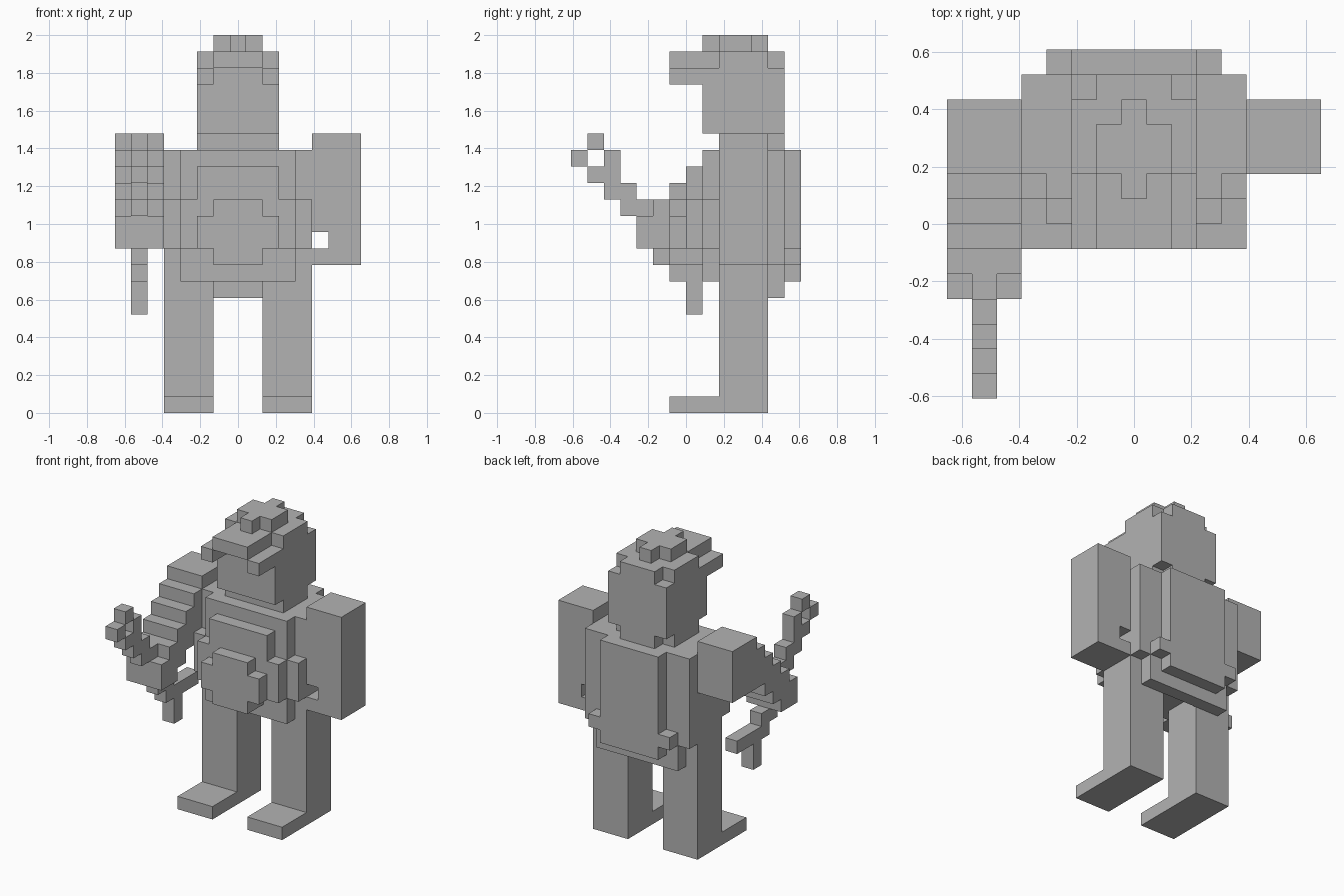
import bpy
import bmesh
from mathutils import Matrix, Vector

V = 2 / 23                      # edge length of one block
ORIGIN = Vector((7.5, 7, 0))    # block grid position of the world origin

cube = bpy.data.objects.get("Cube")
if cube:
    bpy.data.objects.remove(cube, do_unlink=True)

grey = bpy.data.materials.new("plain_grey")
grey.use_nodes = True
grey.diffuse_color = (0.45, 0.45, 0.45, 1)
grey.node_tree.nodes["Principled BSDF"].inputs["Base Color"].default_value = grey.diffuse_color


def part(name, *boxes):
    """Join boxes given as block ranges (x0, x1, y0, y1, z0, z1)."""
    bm = bmesh.new()
    for x0, x1, y0, y1, z0, z1 in boxes:
        lo, hi = Vector((x0, y0, z0)), Vector((x1, y1, z1))
        place = Matrix.Translation(((lo + hi) / 2 - ORIGIN) * V)
        bmesh.ops.create_cube(bm, size=1, matrix=place @ Matrix.Diagonal(((hi - lo) * V).to_4d()))
    mesh = bpy.data.meshes.new(name)
    bm.to_mesh(mesh)
    bm.free()
    mesh.materials.append(grey)
    obj = bpy.data.objects.new(name, mesh)
    bpy.context.collection.objects.link(obj)


def both(*box):
    """A box and its mirror image across the middle."""
    x0, x1, *rest = box
    return [box, (15 - x1, 15 - x0, *rest)]


# Legs with long flat feet
for side, x in (("right", 3), ("left", 9)):
    part(side + "_leg", (x, x + 3, 9, 12, 1, 9))
    part(side + "_foot", (x, x + 3, 6, 12, 0, 1))

# Body, rounded off in steps toward the front
part("torso", (3, 12, 9, 13, 9, 16))
part("pelvis", (4, 11, 8, 13, 8, 9), (4, 11, 12, 13, 7, 8))
part("chest", (4, 11, 8, 9, 9, 16), *both(3, 4, 8, 9, 10, 13))
part("upper_belly", (5, 10, 7, 8, 10, 15), *both(4, 5, 7, 8, 10, 13), (6, 9, 7, 8, 9, 10))
part("belly", (6, 9, 6, 7, 9, 13), *both(5, 6, 6, 7, 10, 12))
part("back_panel", (5, 10, 13, 14, 8, 16), *both(4, 5, 13, 14, 9, 10))

# Neck, head and cap
part("neck", (5, 10, 9, 12, 16, 17), (6, 9, 12, 13, 16, 17))
part("head", (5, 10, 8, 13, 17, 21))
part("cap", (6, 9, 8, 13, 21, 22), *both(5, 6, 9, 12, 21, 22))
part("cap_brim", (6, 9, 6, 8, 21, 22), *both(5, 6, 6, 8, 20, 21))
part("cap_crown", (6, 9, 9, 11, 22, 23), (7, 8, 8, 9, 22, 23), (7, 8, 11, 12, 22, 23))

# Hanging arm, with a gap beside the hip
part("left_arm", (12, 15, 9, 12, 11, 17), (13, 15, 9, 12, 10, 11), (12, 15, 9, 12, 9, 10))

# Raised arm, stepping down to the hand
steps = [(0, 3, y, y + 1, max(10, y + 5), y + 8) for y in range(4, 9)]
part("right_arm", (0, 3, 9, 12, 13, 17), *steps)

# Tool held in the hand: (depth, bottom, top) columns
columns = [(0, 15, 16), (1, 14, 15), (1, 16, 17), (2, 13, 16), (3, 12, 14), (4, 12, 13),
           (5, 9, 10), (6, 8, 10), (7, 6, 9), (8, 8, 9), (9, 8, 9)]
part("hand_tool", *[(1, 2, y, y + 1, z0, z1) for y, z0, z1 in columns])
